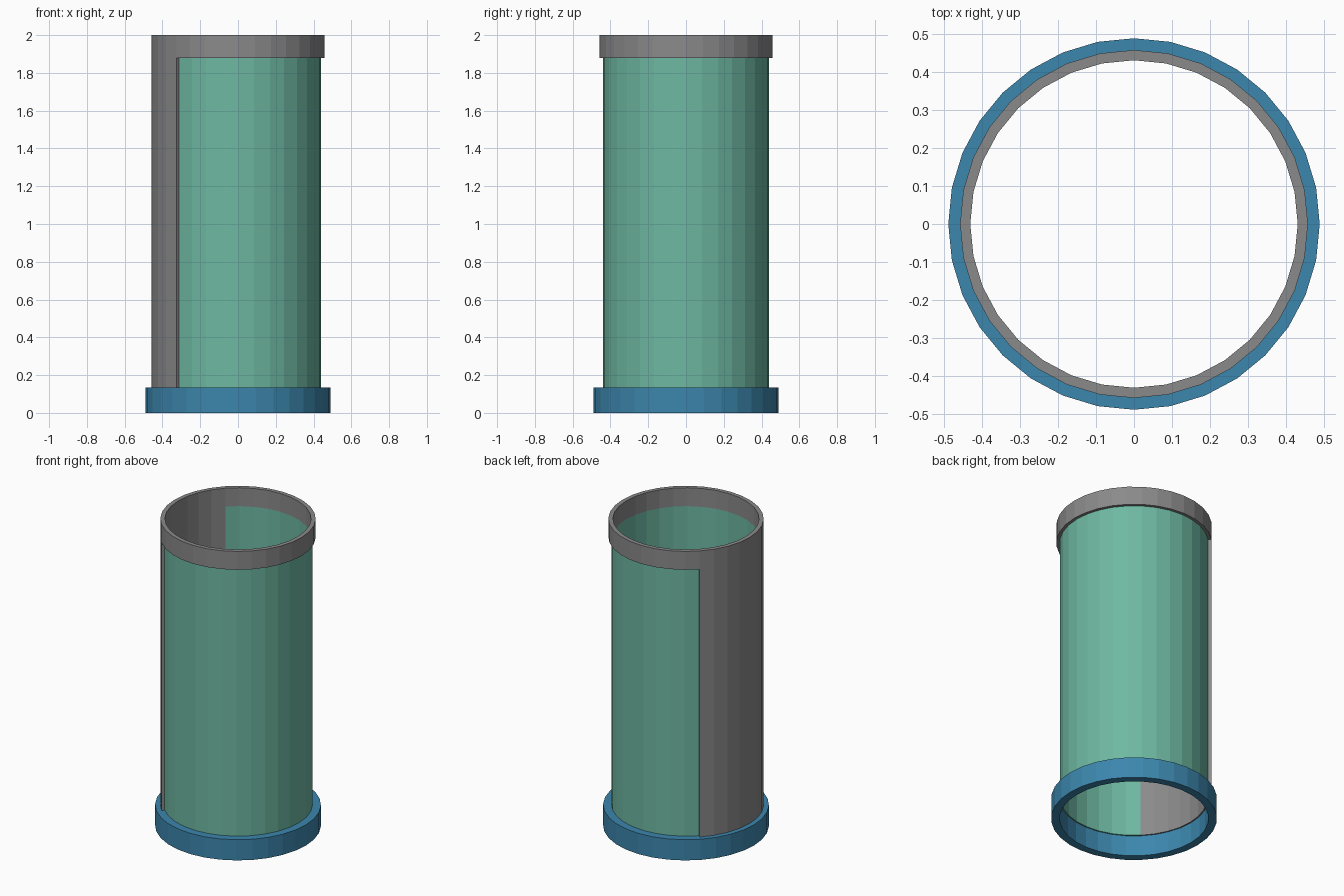
import bpy, bmesh, math

if "Cube" in bpy.data.objects:
    bpy.data.objects.remove(bpy.data.objects["Cube"])

N = 32                       # sides of every round part
Z0, Z1, Z2 = 0.135, 1.88, 2.0  # top of base, bottom of rim, top of rim


def material(name, rgb):
    m = bpy.data.materials.new(name)
    m.diffuse_color = (*rgb, 1.0)
    m.use_nodes = True
    m.node_tree.nodes["Principled BSDF"].inputs["Base Color"].default_value = m.diffuse_color
    return m


def shell(name, r_in, r_out, levels, cells, mat):
    """Curved wall from (segment, level) cells; only exposed faces are made."""
    bm = bmesh.new()
    cache = {}

    def v(seg, lev, r):
        key = (seg % N, lev, r)
        if key not in cache:
            a = 2 * math.pi * (seg % N) / N
            cache[key] = bm.verts.new((r * math.cos(a), r * math.sin(a), levels[lev]))
        return cache[key]

    for s, l in cells:
        t, u = s + 1, l + 1
        bm.faces.new((v(s, l, r_out), v(t, l, r_out), v(t, u, r_out), v(s, u, r_out)))
        bm.faces.new((v(t, l, r_in), v(s, l, r_in), v(s, u, r_in), v(t, u, r_in)))
        if (s, l + 1) not in cells:
            bm.faces.new((v(s, u, r_out), v(t, u, r_out), v(t, u, r_in), v(s, u, r_in)))
        if (s, l - 1) not in cells:
            bm.faces.new((v(t, l, r_out), v(s, l, r_out), v(s, l, r_in), v(t, l, r_in)))
        if ((s - 1) % N, l) not in cells:
            bm.faces.new((v(s, l, r_out), v(s, u, r_out), v(s, u, r_in), v(s, l, r_in)))
        if ((s + 1) % N, l) not in cells:
            bm.faces.new((v(t, l, r_in), v(t, u, r_in), v(t, u, r_out), v(t, l, r_out)))
    bmesh.ops.recalc_face_normals(bm, faces=bm.faces)
    me = bpy.data.meshes.new(name)
    bm.to_mesh(me)
    bm.free()
    me.materials.append(mat)
    ob = bpy.data.objects.new(name, me)
    bpy.context.collection.objects.link(ob)
    return ob


grey = material("grey", (0.255, 0.255, 0.255))
green = material("sea green", (0.156, 0.48, 0.36))
blue = material("blue", (0.045, 0.24, 0.42))

back = set(range(12, 20))    # quarter facing -x
ring = {(s, 0) for s in range(N)}

# base ring
shell("base_ring", 0.44, 0.49, [0, Z0], ring, blue)

# grey rim with the solid wall panel hanging from it on the left
frame = {(s, 1) for s in range(N)} | {(s, 0) for s in back}
shell("rim_and_panel", 0.432, 0.459, [Z0, Z1, Z2], frame, grey)

# green wall filling the other three quarters
shell("green_wall", 0.432, 0.44, [Z0, Z1],
      {(s, 0) for s in range(N) if s not in back}, green)
